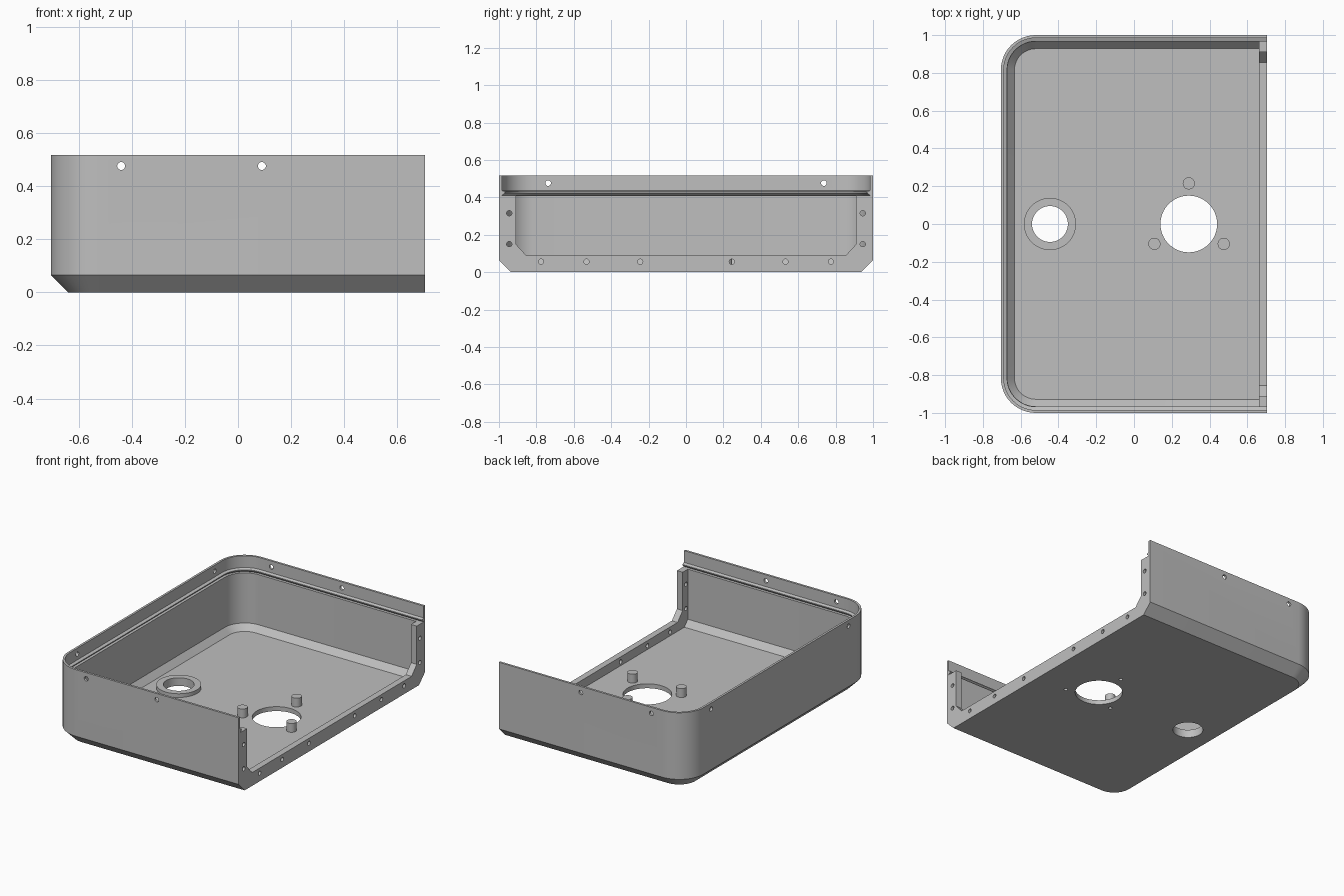
import bpy, bmesh, math
from mathutils import Matrix, Vector

cube = bpy.data.objects.get("Cube")
if cube:
    bpy.data.objects.remove(cube, do_unlink=True)

X, Y, TOP, RADIUS = 0.705, 1.0, 0.517, 0.185
FLOOR = 0.03

grey = bpy.data.materials.new("plain grey")
grey.use_nodes = True
colour = (0.52, 0.52, 0.52, 1)
grey.diffuse_color = colour
grey.node_tree.nodes["Principled BSDF"].inputs["Base Color"].default_value = colour


def make_object(name, bm):
    bmesh.ops.recalc_face_normals(bm, faces=bm.faces)
    mesh = bpy.data.meshes.new(name)
    bm.to_mesh(mesh)
    bm.free()
    mesh.materials.append(grey)
    obj = bpy.data.objects.new(name, mesh)
    bpy.context.collection.objects.link(obj)
    return obj


def outline(inset, z, steps=12):
    """U-shaped path, open at +x, with rounded corners at -x."""
    r = RADIUS - inset
    cx, cy = -X + RADIUS, Y - RADIUS
    half = [(X, Y - inset)]
    for i in range(steps + 1):
        a = math.pi / 2 * (1 + i / steps)
        half.append((cx + r * math.cos(a), cy + r * math.sin(a)))
    path = half + [(x, -y) for x, y in reversed(half)]
    return [Vector((x, y, z)) for x, y in path]


def cylinder(bm, centre, radius, depth, axis="Z", sides=32):
    turn = {"X": Matrix.Rotation(math.pi / 2, 4, "Y"),
            "Y": Matrix.Rotation(math.pi / 2, 4, "X"),
            "Z": Matrix.Identity(4)}[axis]
    bmesh.ops.create_cone(bm, cap_ends=True, segments=sides, radius1=radius,
                          radius2=radius, depth=depth,
                          matrix=Matrix.Translation(centre) @ turn)


def combine(target, tool, operation):
    mod = target.modifiers.new(operation, "BOOLEAN")
    mod.operation, mod.solver, mod.object = operation, "EXACT", tool
    bpy.context.view_layer.objects.active = target
    bpy.ops.object.modifier_apply(modifier=mod.name)
    bpy.data.objects.remove(tool, do_unlink=True)


# Shell: wall section as (inset, height), from underside over the lip to the floor
section = [(0.065, 0), (0, 0.065), (0, TOP), (0.015, TOP), (0.015, 0.437),
           (0.033, 0.43), (0.033, 0.424), (0.016, 0.41), (0.035, 0.41),
           (0.035, 0.07), (0.072, FLOOR)]
bm = bmesh.new()
rings = [[bm.verts.new(p) for p in outline(d, z)] for d, z in section]
for a, b in zip(rings, rings[1:]):
    for i in range(len(a) - 1):
        bm.faces.new((a[i], a[i + 1], b[i + 1], b[i]))
bm.faces.new(rings[0])
bm.faces.new(rings[-1])
bm.faces.new([r[0] for r in rings] + [r[-1] for r in reversed(rings)])
shell = make_object("case_shell", bm)

# Flange around the open end
half = [(0.98, 0.41), (0.98, 0.07), (0.92, 0.015)]
inner = [(0.855, 0.09), (0.91, 0.15), (0.91, 0.41)]
profile = (half + [(-y, z) for y, z in reversed(half)]
           + [(-y, z) for y, z in reversed(inner)] + inner)
bm = bmesh.new()
face = bm.faces.new([bm.verts.new((0.662, y, z)) for y, z in profile])
moved = bmesh.ops.extrude_face_region(bm, geom=[face])["geom"]
bmesh.ops.translate(bm, vec=(X - 0.662, 0, 0),
                    verts=[v for v in moved if isinstance(v, bmesh.types.BMVert)])
# the starting face stays as the back cap
if not face.is_valid:
    bmesh.ops.holes_fill(bm, edges=bm.edges, sides=0)
combine(shell, make_object("end_flange", bm), "UNION")

# Raised ring and mounting pegs on the floor
PORT, SPEAKER = (-0.445, 0), (0.29, 0)
PEGS = [(0.29, 0.215), (0.108, -0.105), (0.475, -0.105)]
bm = bmesh.new()
cylinder(bm, (*PORT, 0.035), 0.138, 0.04, sides=48)
for peg in PEGS:
    cylinder(bm, (*peg, 0.05), 0.032, 0.08)
combine(shell, make_object("floor_bosses", bm), "UNION")

# All holes in one cutter
bm = bmesh.new()
cylinder(bm, (*PORT, 0), 0.095, 0.3, sides=48)
cylinder(bm, (*SPEAKER, 0), 0.15, 0.3, sides=64)
for peg in PEGS:
    cylinder(bm, (*peg, 0.02), 0.012, 0.08, sides=16)
for side in (-1, 1):
    for x in (-0.44, 0.09):
        cylinder(bm, (x, side * Y, 0.476), 0.015, 0.2, "Y", 20)
    cylinder(bm, (-X, side * 0.737, 0.476), 0.015, 0.2, "X", 20)
    for z in (0.15, 0.315):
        cylinder(bm, (X, side * 0.945, z), 0.014, 0.13, "X", 20)
    for y in (0.245, 0.532, 0.775):
        cylinder(bm, (X, side * y, 0.056), 0.014, 0.13, "X", 20)
combine(shell, make_object("hole_cutter", bm), "DIFFERENCE")

# Smooth the round corners, keep the edges crisp
bpy.ops.object.select_all(action="DESELECT")
shell.select_set(True)
bpy.context.view_layer.objects.active = shell
bpy.ops.object.shade_smooth_by_angle(angle=math.radians(30))
